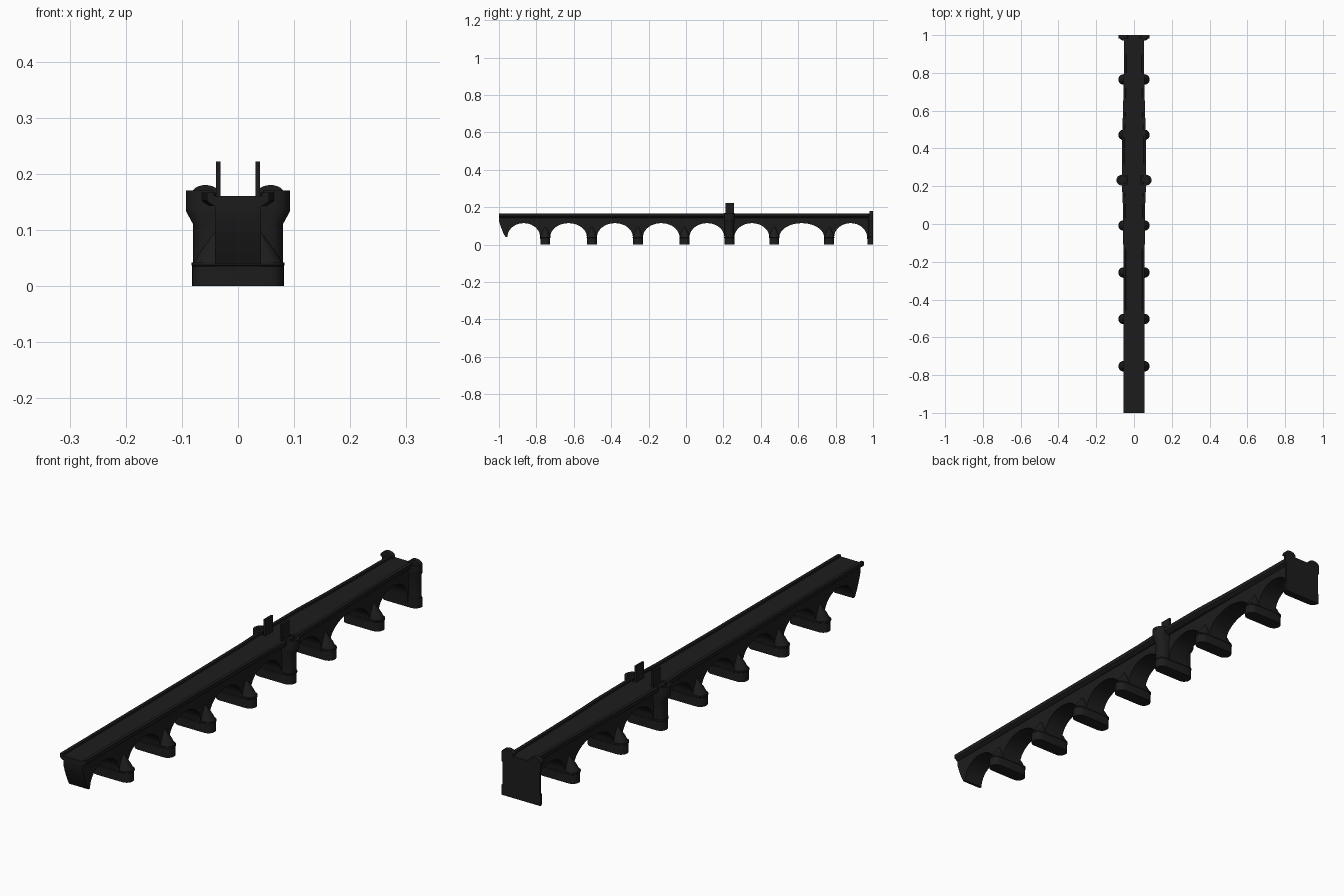
import bpy, bmesh, math

if "Cube" in bpy.data.objects:
    bpy.data.objects.remove(bpy.data.objects["Cube"])

stone = bpy.data.materials.new("dark_stone")
stone.diffuse_color = (0.012, 0.012, 0.012, 1)
stone.use_nodes = True
stone.node_tree.nodes["Principled BSDF"].inputs["Base Color"].default_value = stone.diffuse_color


def finish(name, bm, smooth=True):
    bmesh.ops.recalc_face_normals(bm, faces=bm.faces)
    me = bpy.data.meshes.new(name)
    bm.to_mesh(me)
    bm.free()
    ob = bpy.data.objects.new(name, me)
    bpy.context.collection.objects.link(ob)
    me.materials.append(stone)
    if smooth:
        bpy.ops.object.select_all(action='DESELECT')
        ob.select_set(True)
        bpy.context.view_layer.objects.active = ob
        bpy.ops.object.shade_smooth_by_angle(angle=math.radians(30))
    return ob


def loft(name, rings):
    """Capped skin through equal-length rings of 3D points."""
    bm = bmesh.new()
    vs = [[bm.verts.new(p) for p in r] for r in rings]
    n = len(vs[0])
    for a, b in zip(vs, vs[1:]):
        for i in range(n):
            j = (i + 1) % n
            bm.faces.new((a[i], a[j], b[j], b[i]))
    bm.faces.new(vs[0])
    bm.faces.new(vs[-1])
    return finish(name, bm)


def stadium(y, z, half, r, seg=10, cx=0.0):
    """Oblong outline with its rounded ends towards +x and -x."""
    pts = []
    for s in (1, -1):
        for i in range(seg + 1):
            a = -math.pi / 2 + math.pi * i / seg
            pts.append((cx + s * (half + r * math.cos(a)), y + s * r * math.sin(a), z))
    return pts


def box(name, x0, x1, y0, y1, z0, z1):
    return loft(name, [[(x0, y0, z), (x1, y0, z), (x1, y1, z), (x0, y1, z)] for z in (z0, z1)])


PIERS = [-0.753, -0.503, -0.257, -0.008, 0.232, 0.472, 0.765]
MAIN = 0.232
BODY = 0.041
SPRING, CROWN = 0.04, 0.115


def arch(y0, y1, seg=20):
    c, h = (y0 + y1) / 2, (y1 - y0) / 2
    return [(c - h * math.cos(math.pi * i / seg),
             SPRING + (CROWN - SPRING) * math.sin(math.pi * i / seg)) for i in range(seg + 1)]


# Arched body: one side profile extruded across the width
prof = [(1, 0.152), (-1, 0.152), (-1, 0.125), (-0.99, 0.095), (-0.978, 0.065), (-0.965, 0.04)]
left = -0.955
for p in PIERS:
    prof += arch(left, p - 0.027)
    prof += [(p - 0.024, 0.002), (p + 0.024, 0.002)]
    left = p + 0.027
prof += arch(left, 0.968) + [(0.972, 0.002), (0.998, 0.002)]
loft("arched_body", [[(x, y, z) for y, z in prof] for x in (-BODY, BODY)])

# Deck: stepped cross-section following a gently changing width
stations = [(-1, 0.055), (-0.2, 0.056), (0.1, 0.059), (0.23, 0.065), (0.45, 0.064),
            (0.6, 0.058), (0.8, 0.054), (1, 0.052)]
rings = []
for y, w in stations:
    half = [(w - 0.012, 0.143), (w - 0.003, 0.149), (w, 0.152), (w, 0.167),
            (w - 0.012, 0.167), (w - 0.013, 0.160)]
    rings.append([(x, y, z) for x, z in half] + [(-x, y, z) for x, z in reversed(half)])
loft("deck_and_parapets", rings)

# Pier footings with rounded ends and sloping cutwater caps
for i, p in enumerate(PIERS):
    loft("pier_footing_%d" % i, [stadium(p, z, 0.055, r) for z, r in
                                 ((0, 0.026), (0.035, 0.026), (0.037, 0.028), (0.042, 0.028))])
    if p != MAIN:
        loft("cutwater_cap_%d" % i, [stadium(p, 0.042, 0.053, 0.026),
                                     stadium(p, 0.062, 0.047, 0.020),
                                     stadium(p, 0.095, 0.039, 0.003)])

# Main pier rises full height and corbels out into lookout bays
loft("main_pier", [stadium(MAIN, z, h, r) for z, h, r in
                   ((0.04, 0.055, 0.025), (0.11, 0.055, 0.025), (0.132, 0.064, 0.028),
                    (0.136, 0.065, 0.028), (0.160, 0.065, 0.028))])
for s, side in ((1, "right"), (-1, "left")):
    # Bay parapet: curved wall around the outer end of each bay
    outer, inner = [], []
    for i in range(13):
        a = -math.pi / 2 + math.pi * i / 12
        outer.append((s * (0.065 + 0.028 * math.cos(a)), MAIN + 0.028 * math.sin(a)))
        inner.append((s * (0.065 + 0.018 * math.cos(a)), MAIN + 0.018 * math.sin(a)))
    wall = [(s * 0.045, MAIN - 0.028)] + outer + [(s * 0.045, MAIN + 0.028), (s * 0.045, MAIN + 0.018)]
    wall += inner[::-1] + [(s * 0.045, MAIN - 0.018)]
    loft("bay_parapet_" + side, [[(x, y, z) for x, y in wall] for z in (0.158, 0.170)])
    # Upright slab beside the roadway
    xs = sorted((s * 0.031, s * 0.039))
    box("upright_slab_" + side, xs[0], xs[1], 0.210, 0.256, 0.155, 0.222)
    # Domed end tower, half cut off by the end plane
    tower = [(s * 0.033, 0.158)]
    for i in range(13):
        a = math.pi - math.pi * i / 12
        tower.append((s * (0.058 + 0.025 * math.cos(a)), 0.163 + 0.017 * math.sin(a)))
    tower.append((s * 0.083, 0.158))
    loft("end_tower_top_" + side, [[(x, y, z) for x, z in tower] for y in (0.982, 1.0)])


def half_stadium(z, w, d):
    """End-wall outline: flat at y = 1, rounded inner corners."""
    pts = [(-w, 1, z)]
    for s in (-1, 1):
        for i in range(7):
            a = math.pi / 2 * (i / 6 if s < 0 else 1 - i / 6)
            pts.append((s * (w - d + d * math.cos(a)), 1 - d * math.sin(a), z))
    return pts[1:]


# End wall closing the far side
loft("end_wall", [half_stadium(z, w, d) for z, w, d in
                  ((0, 0.082, 0.029), (0.038, 0.082, 0.029), (0.042, 0.079, 0.025),
                   (0.125, 0.079, 0.025), (0.132, 0.083, 0.028), (0.160, 0.083, 0.028))])
